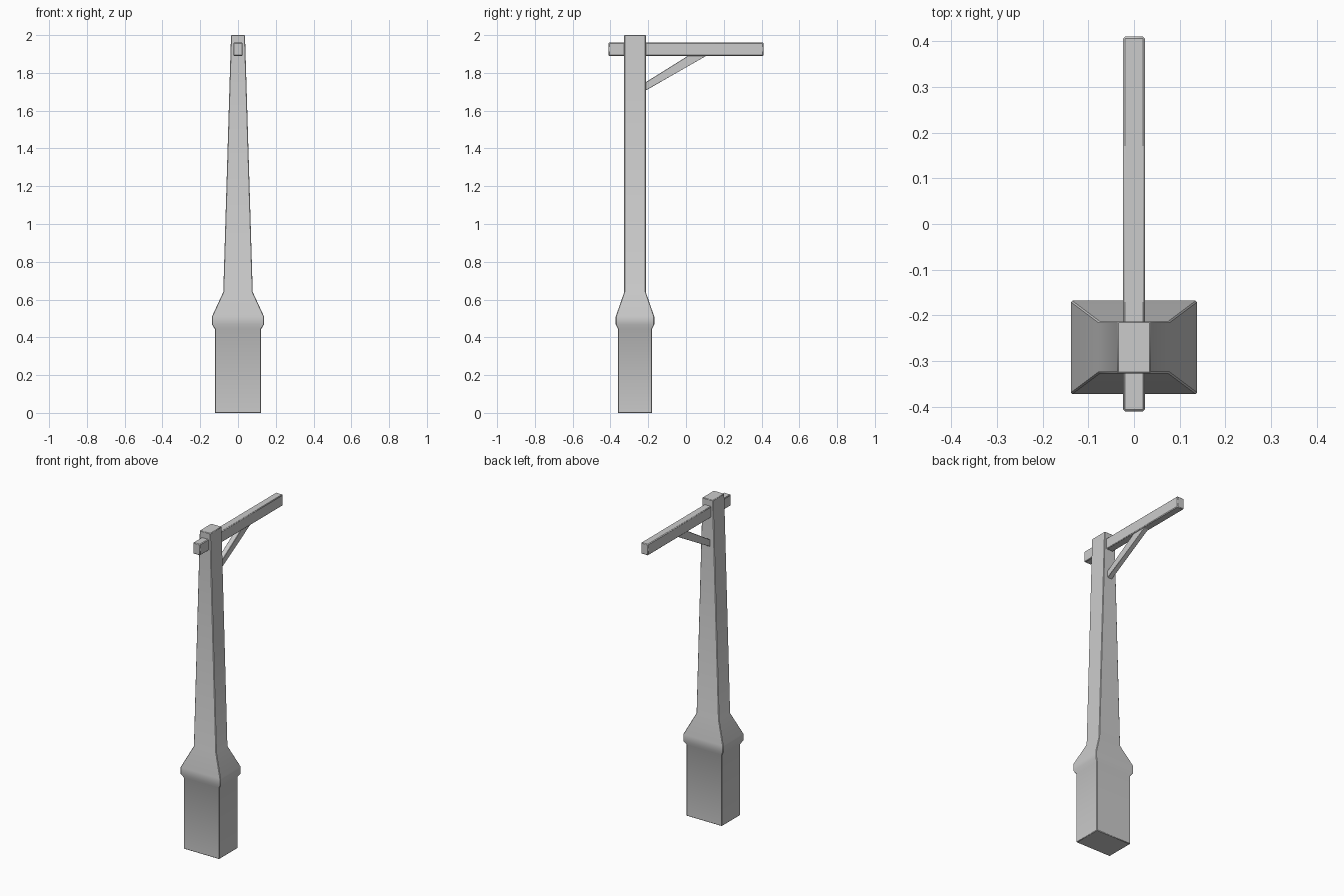
import bpy, bmesh, math

if "Cube" in bpy.data.objects:
    bpy.data.objects.remove(bpy.data.objects["Cube"])

POST_Y = -0.27


def finish(name, bm, bevel=0.003):
    bmesh.ops.recalc_face_normals(bm, faces=bm.faces)
    mesh = bpy.data.meshes.new(name)
    bm.to_mesh(mesh)
    bm.free()
    obj = bpy.data.objects.new(name, mesh)
    bpy.context.collection.objects.link(obj)
    mod = obj.modifiers.new("edge_bevel", 'BEVEL')
    mod.width = bevel
    mod.segments = 1
    mod.limit_method = 'ANGLE'
    mod.angle_limit = math.radians(40)
    bpy.ops.object.select_all(action='DESELECT')
    obj.select_set(True)
    bpy.context.view_layer.objects.active = obj
    bpy.ops.object.shade_smooth_by_angle(angle=math.radians(35))
    return obj


def loft(rings):
    """Closed solid skinned through equal-length rings of points."""
    bm = bmesh.new()
    loops = [[bm.verts.new(p) for p in ring] for ring in rings]
    n = len(loops[0])
    for a, b in zip(loops, loops[1:]):
        for i in range(n):
            j = (i + 1) % n
            bm.faces.new((a[i], a[j], b[j], b[i]))
    bm.faces.new(loops[0])
    bm.faces.new(loops[-1])
    return bm


# Post: rectangular sections (half width, half depth, height)
sections = [
    (0.123, 0.091, 0.0),
    (0.123, 0.091, 0.445),
    (0.138, 0.102, 0.468),
    (0.138, 0.102, 0.51),
    (0.078, 0.057, 0.64),
    (0.037, 0.057, 2.0),
]
corners = [(-1, -1), (1, -1), (1, 1), (-1, 1)]
finish("post", loft([[(sx * w, POST_Y + sy * d, z) for sx, sy in corners]
                     for w, d, z in sections]))


def side_profile(name, points, half_width, bevel):
    """Extrude a y-z outline symmetrically along x."""
    finish(name, loft([[(x, y, z) for y, z in points]
                       for x in (-half_width, half_width)]), bevel)


# Cross beam running through the post head
side_profile("cross_beam",
             [(-0.41, 1.89), (0.41, 1.89), (0.41, 1.96), (-0.41, 1.96)],
             0.024, 0.004)

# Diagonal brace, ends buried in post and beam
side_profile("brace",
             [(-0.232, 1.696), (0.124, 1.90), (0.026, 1.90), (-0.232, 1.739)],
             0.016, 0.002)
